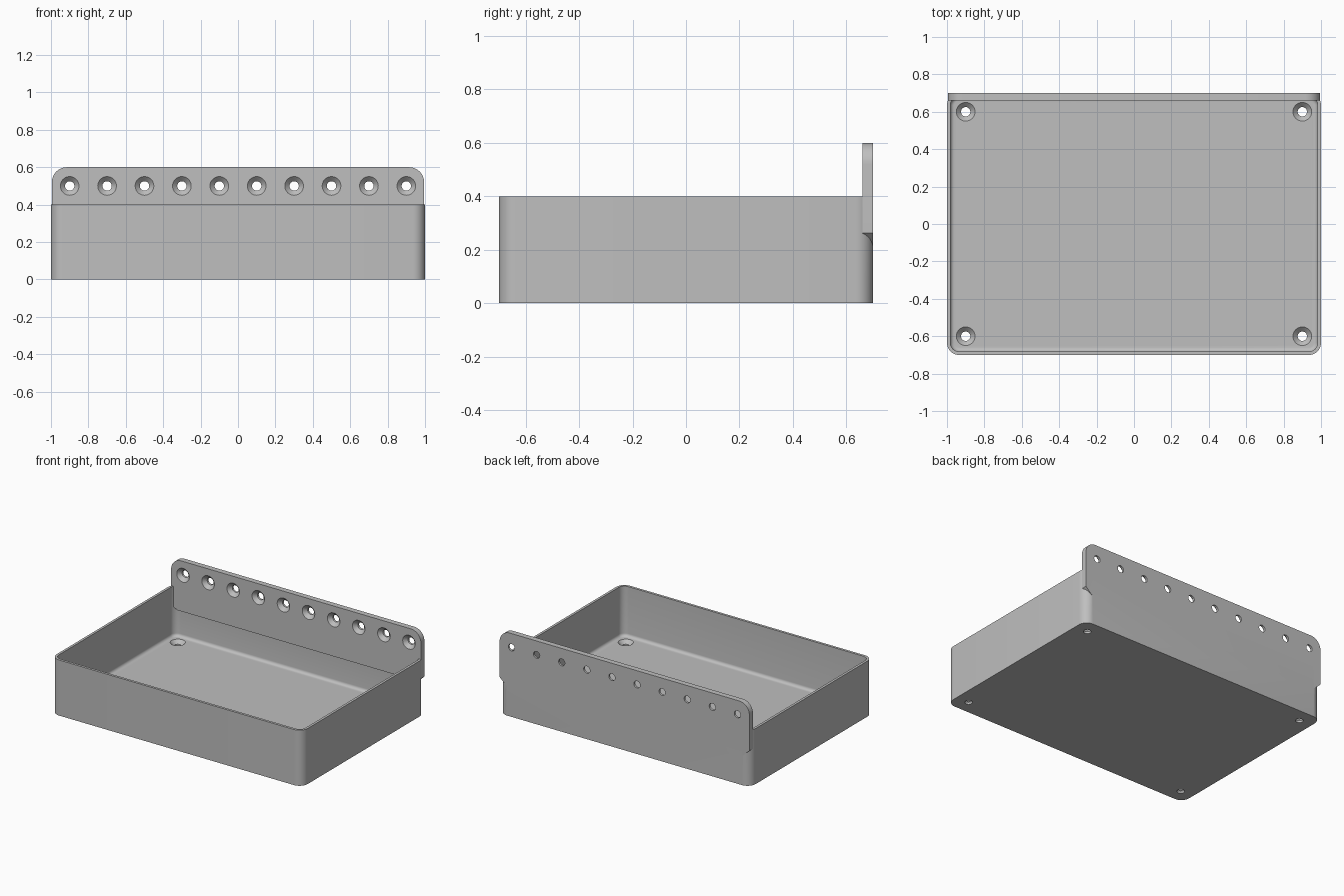
import bpy
import bmesh
from math import sin, cos, pi, radians

if "Cube" in bpy.data.objects:
    bpy.data.objects.remove(bpy.data.objects["Cube"])

HALF_X, HALF_Y, HEIGHT = 1.0, 0.7, 0.4
WALL, FLOOR, FILLET, CORNER = 0.018, 0.04, 0.022, 0.065
PLATE_X, PLATE_TOP, PLATE_FRONT = 0.995, 0.6, 0.66

grey = bpy.data.materials.new("plain grey")
grey.use_nodes = True
colour = (0.52, 0.52, 0.52, 1)
grey.diffuse_color = colour
grey.node_tree.nodes["Principled BSDF"].inputs["Base Color"].default_value = colour


def arc(cx, cy, r, start, end, steps):
    """Points along a circular arc, angles in quarter turns."""
    angles = [(start + (end - start) * i / steps) * pi / 2 for i in range(steps + 1)]
    return [(cx + r * cos(a), cy + r * sin(a)) for a in angles]


def make_object(name, bm):
    bmesh.ops.recalc_face_normals(bm, faces=bm.faces)
    mesh = bpy.data.meshes.new(name)
    bm.to_mesh(mesh)
    bm.free()
    mesh.materials.append(grey)
    obj = bpy.data.objects.new(name, mesh)
    bpy.context.collection.objects.link(obj)
    return obj


def loft(bm, rings):
    """Skin closed rings of equal length and cap both ends."""
    loops = [[bm.verts.new(p) for p in ring] for ring in rings]
    for a, b in zip(loops, loops[1:]):
        for i in range(len(a)):
            j = (i + 1) % len(a)
            bm.faces.new((a[i], a[j], b[j], b[i]))
    bm.faces.new(loops[0])
    bm.faces.new(loops[-1])
    return loops


def tray_ring(inset, z):
    r = CORNER - inset
    cx, cy = HALF_X - CORNER, HALF_Y - CORNER
    signs = [(1, 1), (-1, 1), (-1, -1), (1, -1)]
    return [(x, y, z) for q, (sx, sy) in enumerate(signs)
            for x, y in arc(sx * cx, sy * cy, r, q, q + 1, 10)]


def combine(target, other, operation):
    mod = target.modifiers.new(operation.lower(), "BOOLEAN")
    mod.operation, mod.solver, mod.object = operation, "EXACT", other
    bpy.context.view_layer.objects.active = target
    bpy.ops.object.modifier_apply(modifier=mod.name)
    bpy.data.objects.remove(other)


# Open tray with rounded corners and a filleted floor
profile = [(0, 0), (0, HEIGHT), (WALL, HEIGHT)]
profile += [(WALL + FILLET - d, z) for d, z in
            arc(0, FLOOR + FILLET, FILLET, 0, -1, 6)]
bm = bmesh.new()
loft(bm, [tray_ring(inset, z) for inset, z in profile])
tray = make_object("tray_with_hanging_plate", bm)

# Upright back plate: round top corners, sloped lower corners
right = [(0.945, 0.215), (PLATE_X, 0.262)]
right += arc(PLATE_X - 0.08, PLATE_TOP - 0.08, 0.08, 0, 1, 10)
outline = right + [(-x, z) for x, z in reversed(right)]
bm = bmesh.new()
back, front = loft(bm, [[(x, y, z) for x, z in outline]
                        for y in (HALF_Y, PLATE_FRONT)])
for v in (front[0], front[-1]):
    v.co.z += HALF_Y - PLATE_FRONT - WALL
plate = make_object("back_plate", bm)
combine(tray, plate, "UNION")

# Countersunk screw holes, along the plate and in the floor corners
bm = bmesh.new()


def screw_hole(place):
    steps = [(-0.02, 0.025), (0.015, 0.025), (0.04, 0.05), (0.055, 0.05)]
    loft(bm, [[place(x, y, depth) for x, y in arc(0, 0, r, 0, 4, 32)[:-1]]
              for depth, r in steps])


for i in range(10):
    cx = -0.9 + 0.2 * i
    screw_hole(lambda x, y, d: (cx + x, HALF_Y - d, 0.5 + y))
for cx in (-0.9, 0.9):
    for cy in (-0.6, 0.6):
        screw_hole(lambda x, y, d: (cx + x, cy + y, d))
cutter = make_object("screw_hole_cutter", bm)
cutter.hide_render = True
combine(tray, cutter, "DIFFERENCE")

# Smooth curved surfaces, keeping crisp edges
bpy.ops.object.select_all(action="DESELECT")
tray.select_set(True)
bpy.context.view_layer.objects.active = tray
bpy.ops.object.shade_smooth_by_angle(angle=radians(30))
